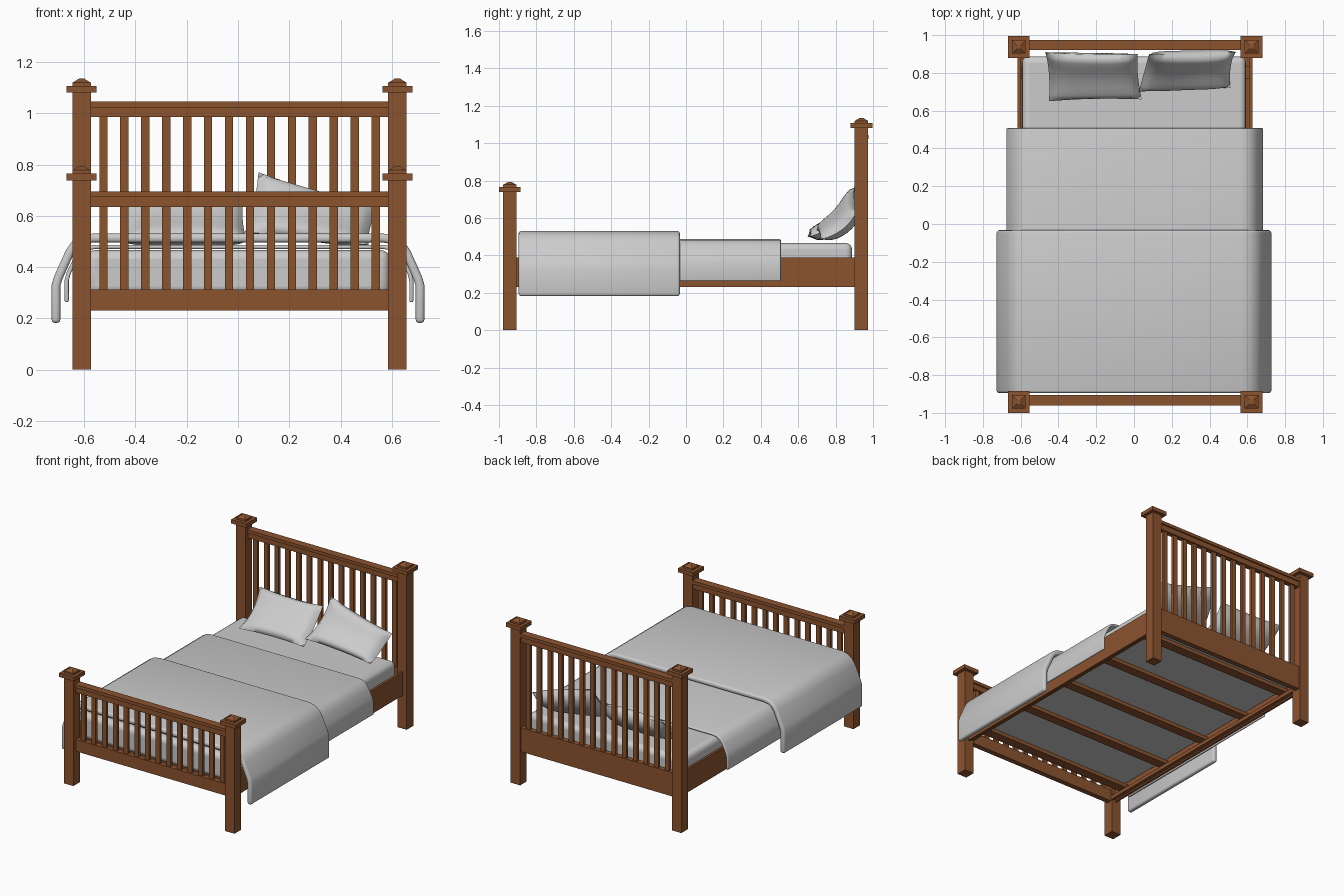
import bpy, bmesh
from mathutils import Vector

if "Cube" in bpy.data.objects:
    bpy.data.objects.remove(bpy.data.objects["Cube"])

CX = 0.006                       # centre line of the frame
wood = bpy.data.materials.new("wood")
wood.diffuse_color = (0.26, 0.087, 0.028, 1)
wood.use_nodes = True
wood.node_tree.nodes["Principled BSDF"].inputs["Base Color"].default_value = wood.diffuse_color


def finish(name, bm, mat=None):
    bmesh.ops.recalc_face_normals(bm, faces=bm.faces)
    me = bpy.data.meshes.new(name)
    bm.to_mesh(me)
    bm.free()
    ob = bpy.data.objects.new(name, me)
    bpy.context.collection.objects.link(ob)
    if mat:
        me.materials.append(mat)
    return ob


def add_box(bm, x0, x1, y0, y1, z0, z1, taper=1.0):
    vs = bmesh.ops.create_cube(bm, size=1)["verts"]
    for v in vs:
        k = taper if v.co.z > 0 else 1.0
        v.co = ((x0 + x1) / 2 + v.co.x * k * (x1 - x0),
                (y0 + y1) / 2 + v.co.y * k * (y1 - y0), z1 if v.co.z > 0 else z0)


def box(name, *dims):
    bm = bmesh.new()
    add_box(bm, *dims)
    return finish(name, bm, wood)


def smooth(ob, angle=0.7):
    bpy.ops.object.select_all(action='DESELECT')
    ob.select_set(True)
    bpy.context.view_layer.objects.active = ob
    bpy.ops.object.shade_smooth_by_angle(angle=angle)


def bevel(ob, width, seg):
    m = ob.modifiers.new("bevel", 'BEVEL')
    m.width, m.segments, m.limit_method, m.angle_limit = width, seg, 'ANGLE', 1.0


# posts with stepped pyramid caps
def post(name, x, y, h):
    bm = bmesh.new()
    for r, z0, z1, t in ((0.036, 0, h, 1), (0.058, h, h + 0.027, 1),
                         (0.036, h + 0.027, h + 0.04, 1), (0.034, h + 0.04, h + 0.055, 0.3)):
        add_box(bm, x - r, x + r, y - r, y + r, z0, z1, t)
    finish(name, bm, wood)


# slatted end panel: top rail with lip, slats, bottom rail
def panel(name, y, top, low0, low1):
    a, b = CX - 0.585, CX + 0.585
    box(name + "_top_lip", a, b, y - 0.027, y + 0.027, top - 0.022, top)
    box(name + "_top_rail", a, b, y - 0.018, y + 0.018, top - 0.06, top - 0.022)
    box(name + "_bottom_rail", a, b, y - 0.018, y + 0.018, low0, low1)
    bm = bmesh.new()
    for i in range(14):
        x = CX - 0.531 + i * 1.062 / 13
        add_box(bm, x - 0.016, x + 0.016, y - 0.01, y + 0.01, low1 - 0.01, top - 0.05)
    finish(name + "_slats", bm, wood)


for s, side in ((-1, "left"), (1, "right")):
    post("head_post_" + side, CX + s * 0.616, 0.938, 1.08)
    post("foot_post_" + side, CX + s * 0.616, -0.942, 0.738)
    xs = sorted((CX + s * 0.606, CX + s * 0.622))
    box("side_rail_" + side, *xs, -0.91, 0.905, 0.23, 0.39)
    xs = sorted((CX + s * 0.58, CX + s * 0.606))
    box("slat_ledge_" + side, *xs, -0.91, 0.905, 0.24, 0.265)
panel("headboard", 0.948, 1.045, 0.23, 0.395)
panel("footboard", -0.933, 0.695, 0.23, 0.312)

# cross slats under the mattress
for i in range(5):
    y = -0.8 + i * 0.4
    box(f"cross_slat_{i + 1}", CX - 0.605, CX + 0.605, y - 0.033, y + 0.033, 0.265, 0.29)

# mattress
bm = bmesh.new()
add_box(bm, -0.592, 0.592, -0.888, 0.888, 0.29, 0.466)
mattress = finish("mattress", bm)
bevel(mattress, 0.035, 4)
smooth(mattress)


# draped covers: mirrored profile swept along y, then thickened
def drape(name, half, y0, y1, thick, cx=0.0):
    pts = half + [(-x, z) for x, z in reversed(half)]
    bm = bmesh.new()
    rows = [[bm.verts.new((x + cx, y, z)) for x, z in pts] for y in (y0, y1)]
    for i in range(len(pts) - 1):
        bm.faces.new((rows[0][i], rows[0][i + 1], rows[1][i + 1], rows[1][i]))
    ob = finish(name, bm)
    # make the outer side face up so thickness grows inward
    if sum(p.normal.z for p in ob.data.polygons) < 0:
        ob.data.flip_normals()
    m = ob.modifiers.new("thickness", 'SOLIDIFY')
    m.thickness, m.offset, m.use_even_offset = thick, -1, True
    bevel(ob, thick * 0.4, 3)
    smooth(ob)


drape("blanket", [(-0.68, 0.263), (-0.68, 0.35), (-0.672, 0.38), (-0.645, 0.435),
                  (-0.625, 0.463), (-0.595, 0.482), (-0.56, 0.487)], -0.85, 0.507, 0.016, 0.004)
drape("duvet", [(-0.727, 0.182), (-0.727, 0.33), (-0.718, 0.362), (-0.672, 0.465),
                (-0.65, 0.497), (-0.615, 0.521), (-0.57, 0.53)], -0.895, -0.033, 0.034)


# pillows: two puffed sheets stretched between four corners, sagging in the middle
def pillow(name, bl, br, tr, tl, puff=0.05, sag=0.03, nu=20, nv=14):
    bl, br, tr, tl = map(Vector, (bl, br, tr, tl))
    n = (br - bl).cross(tl - bl).normalized()
    bm = bmesh.new()
    for side in (-1, 1):
        g = []
        for j in range(nv + 1):
            row = []
            for i in range(nu + 1):
                u, v = 2 * i / nu - 1, 2 * j / nv - 1
                pu = u * (1 - 0.04 * (1 - v * v))
                pv = v * (1 - 0.06 * (1 - u * u))
                a, b = (pu + 1) / 2, (pv + 1) / 2
                p = bl.lerp(br, a).lerp(tl.lerp(tr, a), b)
                t = ((1 - u ** 4) * (1 - v ** 4)) ** 0.5
                p += n * (side * puff * t - sag * (1 - v * v))
                row.append(bm.verts.new(p))
            g.append(row)
        for j in range(nv):
            for i in range(nu):
                bm.faces.new((g[j][i], g[j][i + 1], g[j + 1][i + 1], g[j + 1][i]))
    bmesh.ops.remove_doubles(bm, verts=bm.verts, dist=1e-5)
    smooth(finish(name, bm), 1.2)


pillow("pillow_left", (-0.45, 0.65, 0.5), (0.04, 0.66, 0.5), (0.02, 0.9, 0.685), (-0.47, 0.91, 0.685))
pillow("pillow_right", (0.025, 0.7, 0.535), (0.51, 0.72, 0.485), (0.54, 0.91, 0.63), (0.08, 0.9, 0.77))
